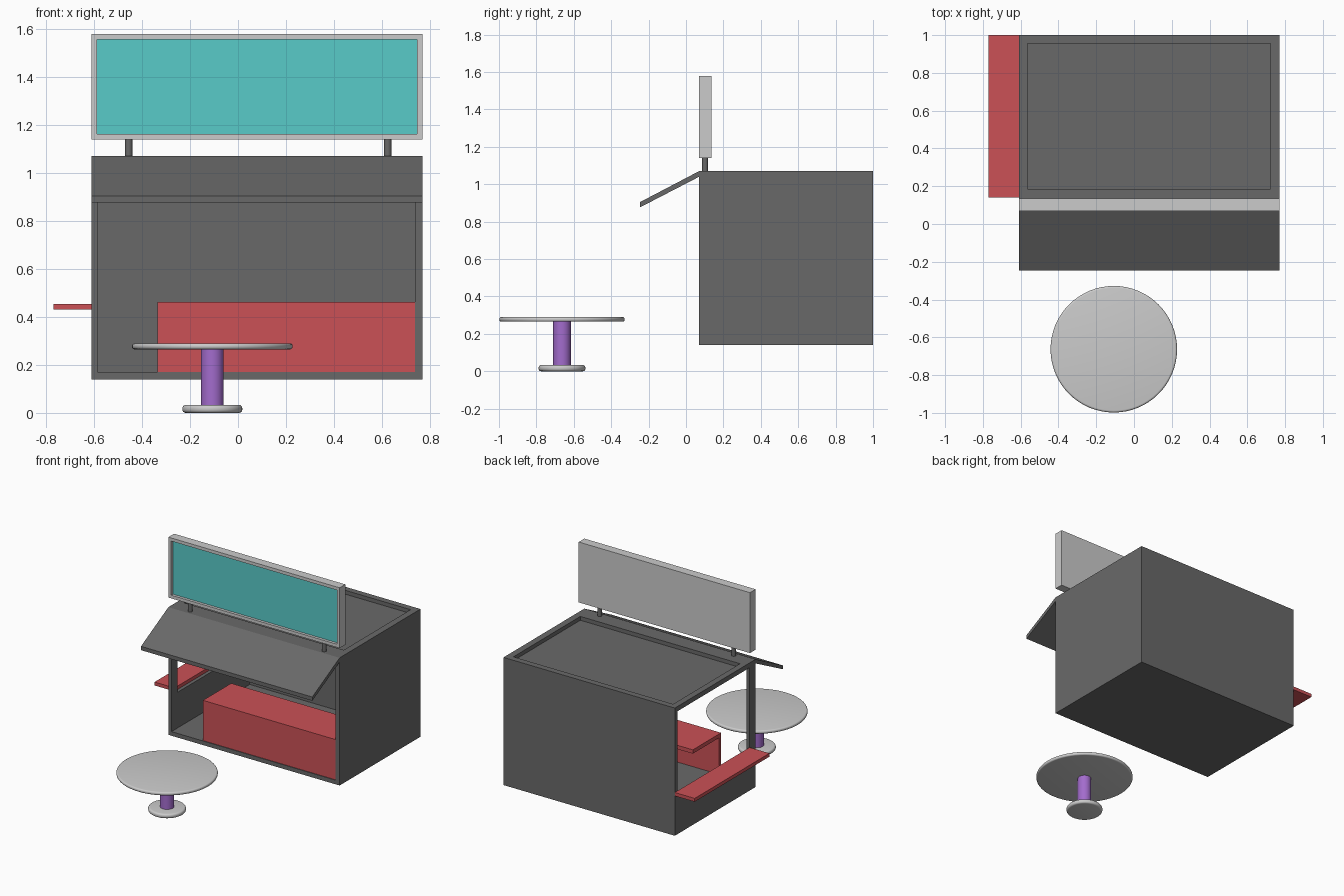
import bpy, bmesh
from mathutils import Vector

cube = bpy.data.objects.get("Cube")
if cube:
    bpy.data.objects.remove(cube, do_unlink=True)


def material(name, rgb):
    linear = [((c / 255 + 0.055) / 1.055) ** 2.4 for c in rgb] + [1]
    m = bpy.data.materials.new(name)
    m.use_nodes = True
    m.diffuse_color = linear
    m.node_tree.nodes["Principled BSDF"].inputs["Base Color"].default_value = linear
    return m


GREY = material("dark grey", (105, 105, 105))
LIGHT = material("light grey", (203, 203, 203))
RED = material("red", (203, 81, 86))
TEAL = material("teal", (89, 203, 201))
PURPLE = material("purple", (163, 108, 205))


def finish(name, bm, *mats):
    mesh = bpy.data.meshes.new(name)
    bmesh.ops.recalc_face_normals(bm, faces=bm.faces)
    bm.to_mesh(mesh)
    bm.free()
    for m in mats:
        mesh.materials.append(m)
    ob = bpy.data.objects.new(name, mesh)
    bpy.context.collection.objects.link(ob)
    return ob


def box_bm(x, y, z):
    """Box between the given (low, high) pairs."""
    bm = bmesh.new()
    bmesh.ops.create_cube(bm, size=1)
    for v in bm.verts:
        v.co = Vector([a[0] if c < 0 else a[1] for a, c in zip((x, y, z), v.co)])
    return bm


def box(name, x, y, z, mat):
    return finish(name, box_bm(x, y, z), mat)


def disc(name, x, y, z, radius, mat, bevel=0, sides=48):
    """Upright smooth cylinder, optionally with rounded rims."""
    bm = bmesh.new()
    bmesh.ops.create_cone(bm, cap_ends=True, segments=sides, radius1=radius,
                          radius2=radius, depth=z[1] - z[0])
    bmesh.ops.translate(bm, verts=bm.verts, vec=(x, y, sum(z) / 2))
    if bevel:
        rims = [e for e in bm.edges if abs(e.verts[0].co.z - e.verts[1].co.z) < 1e-5]
        bmesh.ops.bevel(bm, geom=rims, offset=bevel, segments=4, profile=0.5,
                        affect='EDGES')
    ob = finish(name, bm, mat)
    for p in ob.data.polygons:
        p.use_smooth = bool(bevel) or abs(p.normal.z) < 0.9
    return ob


# Kiosk shell: solid block with interior, side window and roof recess cut out
LEFT, RIGHT, FRONT, BACK, TOP = -0.61, 0.77, 0.07, 1.0, 1.07
shell = box("kiosk_shell", (LEFT, RIGHT), (FRONT, BACK), (0.14, TOP), GREY)
cuts = {
    "interior_cutter": ((-0.585, 0.737), (-0.1, 0.97), (0.17, 1.035)),
    "side_window_cutter": ((-0.8, -0.5), (0.14, 0.97), (0.43, 1.035)),
    "roof_recess_cutter": ((-0.565, 0.722), (0.185, 0.955), (1.042, 1.2)),
}
bpy.context.view_layer.objects.active = shell
for name, dims in cuts.items():
    cutter = box(name, *dims, GREY)
    cutter.hide_render = True
    mod = shell.modifiers.new(name, 'BOOLEAN')
    mod.operation = 'DIFFERENCE'
    mod.solver = 'EXACT'
    mod.object = cutter
    bpy.ops.object.modifier_apply(modifier=name)
    bpy.data.objects.remove(cutter, do_unlink=True)

# Sloping awning, extruded from its side profile
bm = bmesh.new()
profile = [(FRONT, TOP), (-0.245, 0.905), (-0.245, 0.877), (FRONT, 1.04)]
face = bm.faces.new([bm.verts.new((LEFT, y, z)) for y, z in profile])
side = bmesh.ops.extrude_face_region(bm, geom=[face])
bmesh.ops.translate(bm, vec=(RIGHT - LEFT, 0, 0),
                    verts=[g for g in side["geom"] if isinstance(g, bmesh.types.BMVert)])
finish("awning", bm, GREY)

# Counter: front panel and worktop, open behind
box("counter_panel", (-0.335, 0.737), (0.075, 0.1), (0.17, 0.435), RED)
box("counter_top", (-0.335, 0.737), (0.075, 0.4), (0.435, 0.463), RED)

# Side shelf under the window
box("side_shelf", (-0.77, LEFT), (0.14, BACK), (0.43, 0.455), RED)

# Sign board with recessed front panel
bm = box_bm((LEFT, RIGHT), (FRONT, 0.135), (1.14, 1.58))
bm.normal_update()
front = min(bm.faces, key=lambda f: f.calc_center_median().y)
bmesh.ops.inset_region(bm, faces=[front], thickness=0.023, use_even_offset=True)
inner = bmesh.ops.extrude_face_region(bm, geom=[front])
panel = [g for g in inner["geom"] if isinstance(g, bmesh.types.BMFace)][0]
bmesh.ops.translate(bm, verts=panel.verts, vec=(0, 0.02, 0))
if front.is_valid:
    bmesh.ops.delete(bm, geom=[front], context='FACES_ONLY')
panel.material_index = 1
finish("sign_board", bm, LIGHT, TEAL)

# Sign posts
for label, x in (("right", -0.456), ("left", 0.624)):
    disc("sign_post_" + label, x, 0.102, (1.04, 1.145), 0.016, GREY, sides=24)

# Round table
TX, TY = -0.107, -0.663
disc("table_base", TX, TY, (0, 0.033), 0.125, LIGHT, 0.014)
disc("table_column", TX, TY, (0.03, 0.27), 0.047, PURPLE, sides=32)
disc("table_top", TX, TY, (0.265, 0.29), 0.335, LIGHT, 0.011, sides=64)
